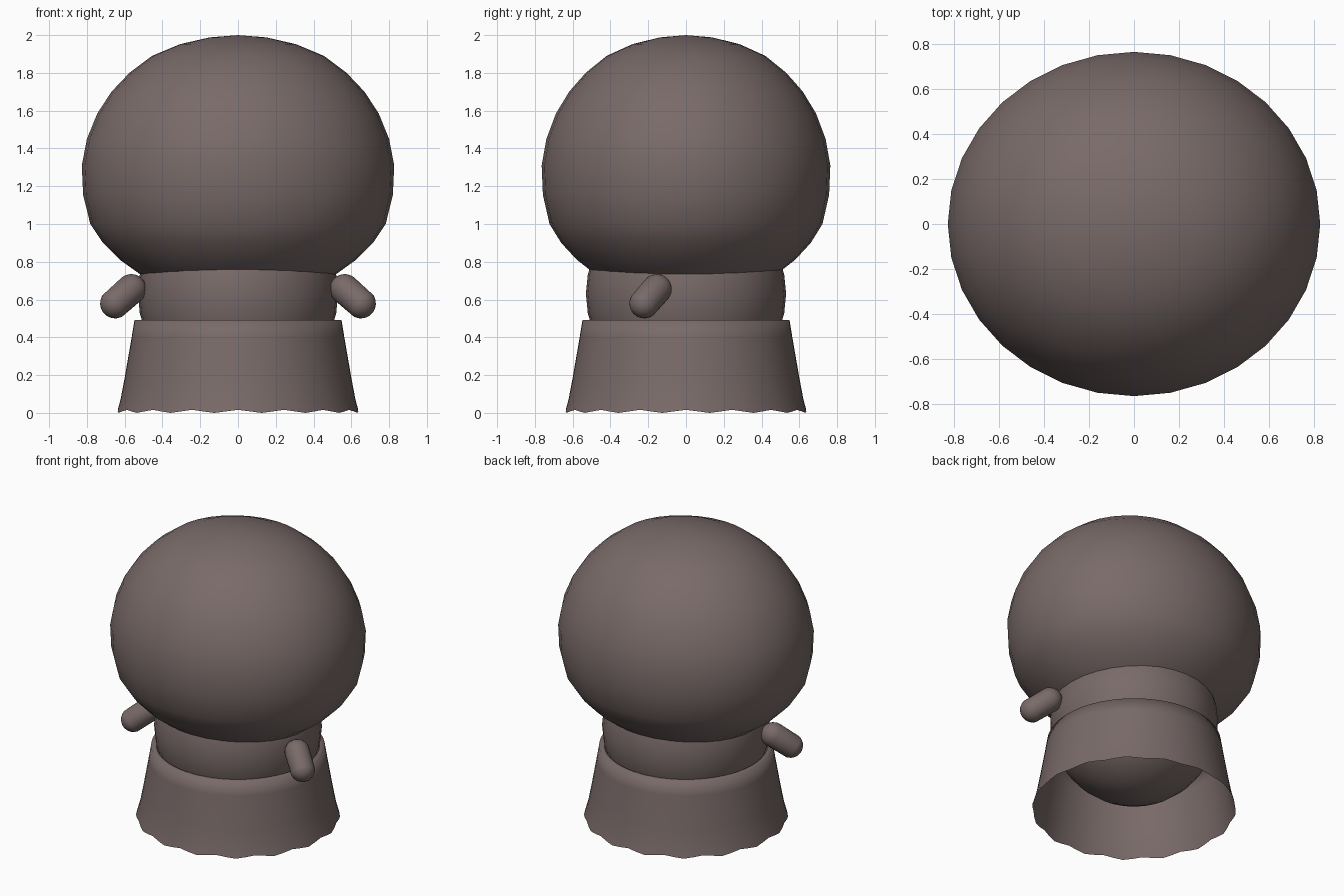
import bpy, bmesh, math
from mathutils import Vector

if "Cube" in bpy.data.objects:
    bpy.data.objects.remove(bpy.data.objects["Cube"])

mat = bpy.data.materials.new("warm_grey")
mat.diffuse_color = (0.19, 0.145, 0.14, 1)
mat.use_nodes = True
mat.node_tree.nodes["Principled BSDF"].inputs["Base Color"].default_value = mat.diffuse_color


def finish(name, bm):
    bmesh.ops.remove_doubles(bm, verts=bm.verts, dist=1e-5)
    bmesh.ops.recalc_face_normals(bm, faces=bm.faces)
    for f in bm.faces:
        f.smooth = True
    me = bpy.data.meshes.new(name)
    bm.to_mesh(me)
    bm.free()
    me.materials.append(mat)
    ob = bpy.data.objects.new(name, me)
    bpy.context.collection.objects.link(ob)
    return ob


def lathe(name, profile, depth=1.0, n=32):
    """Revolve (radius, z) points; depth scales y."""
    bm = bmesh.new()
    vs = [bm.verts.new((r, 0, z)) for r, z in profile]
    es = [bm.edges.new(p) for p in zip(vs, vs[1:])]
    bmesh.ops.spin(bm, geom=vs + es, cent=(0, 0, 0), axis=(0, 0, 1),
                   angle=math.tau, steps=n, use_merge=True)
    for v in bm.verts:
        v.co.y *= depth
    return finish(name, bm)


# big rounded head, fuller towards the bottom
lathe("head", [(0, 2.0), (.15, 1.988), (.307, 1.952), (.455, 1.89), (.575, 1.80),
               (.67, 1.70), (.745, 1.585), (.80, 1.45), (.827, 1.31), (.82, 1.155),
               (.782, 1.0), (.715, .90), (.625, .81), (.52, .735), (.40, .672),
               (.27, .625), (.14, .59), (0, .58)], depth=.924)

# spherical body, its lower half hidden in the skirt
R = .53
lathe("body", [(R * math.sin(math.pi * i / 16), .63 + R * math.cos(math.pi * i / 16))
               for i in range(17)])

# open flared skirt with a scalloped hem
skirt = lathe("skirt", [(.515, .492), (.548, .492), (.563, .40), (.582, .29),
                        (.601, .18), (.62, .08), (.64, .008)], n=64)
for v in skirt.data.vertices:
    if v.co.z < .05:
        wave = math.cos(16 * math.atan2(v.co.y, v.co.x))
        v.co.z = .008 + .008 * wave
        v.co.x *= 1 - .006 * wave
        v.co.y *= 1 - .006 * wave

# stubby capsule arms
for side, label in ((1, "right"), (-1, "left")):
    a, b = Vector((side * .565, -.155, .655)), Vector((side * .65, -.22, .58))
    d = b - a
    bm = bmesh.new()
    bmesh.ops.create_uvsphere(bm, u_segments=20, v_segments=12, radius=.08)
    rot = d.to_track_quat('Z', 'Y')
    for v in bm.verts:
        tip = v.co.z > 1e-4
        v.co = rot @ v.co + (b if tip else a)
    finish(label + "_arm", bm)
